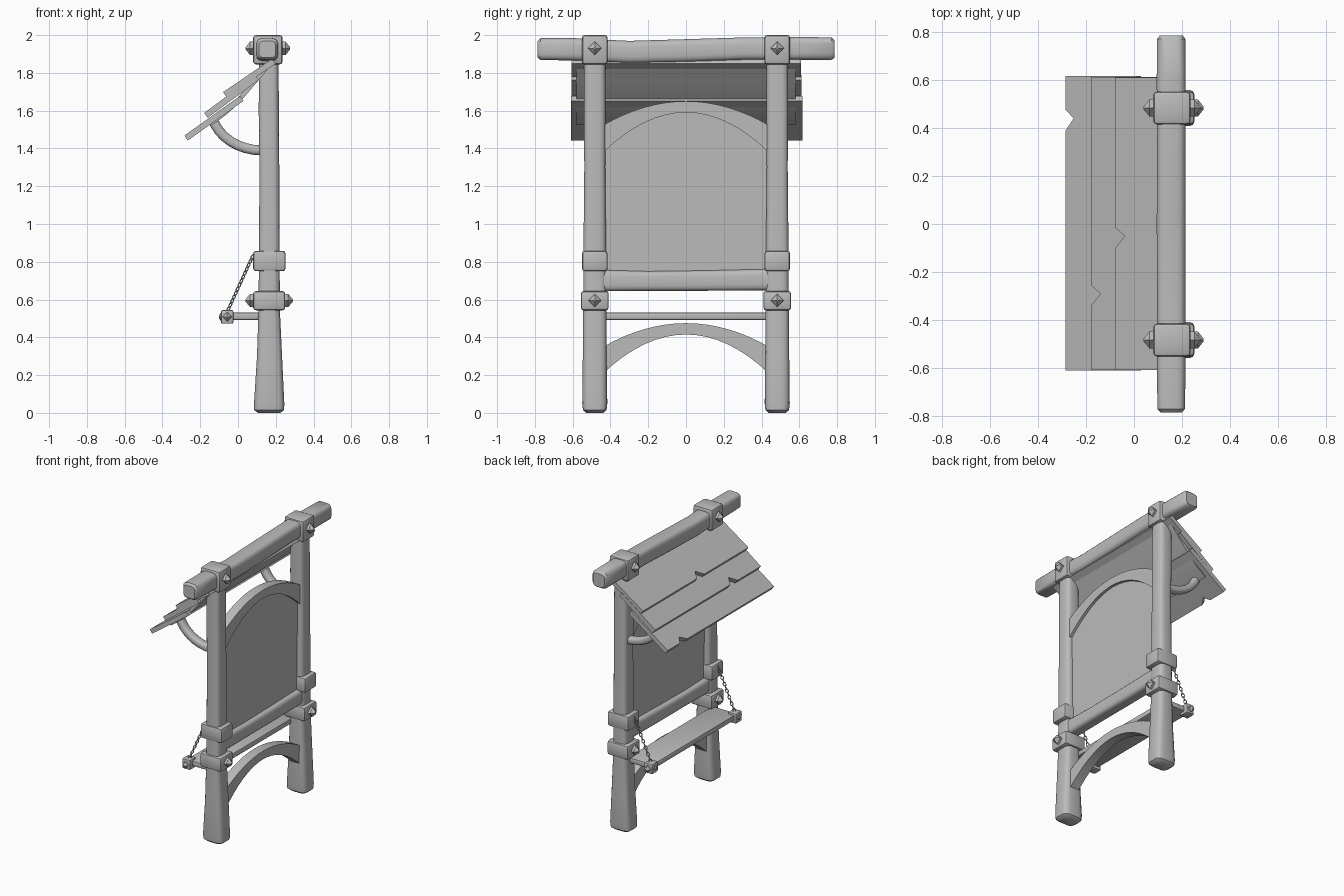
import bpy, bmesh, math
from mathutils import Vector, Matrix

if "Cube" in bpy.data.objects:
    bpy.data.objects.remove(bpy.data.objects["Cube"])

GREY = (0.5, 0.5, 0.5, 1)
mat = bpy.data.materials.new("plain grey")
mat.use_nodes = True
mat.diffuse_color = GREY
mat.node_tree.nodes["Principled BSDF"].inputs["Base Color"].default_value = GREY


def finish(name, bm, angle=40):
    bmesh.ops.recalc_face_normals(bm, faces=bm.faces)
    mesh = bpy.data.meshes.new(name)
    bm.to_mesh(mesh)
    bm.free()
    mesh.materials.append(mat)
    ob = bpy.data.objects.new(name, mesh)
    bpy.context.collection.objects.link(ob)
    bpy.ops.object.select_all(action='DESELECT')
    ob.select_set(True)
    bpy.context.view_layer.objects.active = ob
    bpy.ops.object.shade_smooth_by_angle(angle=math.radians(angle))
    return ob


def box(name, x, y, z, bevel=0.015):
    """Bevelled box given as three (low, high) ranges."""
    bm = bmesh.new()
    bmesh.ops.create_cube(bm, size=1)
    for v in bm.verts:
        for i, (lo, hi) in enumerate((x, y, z)):
            v.co[i] = (lo + hi) / 2 + v.co[i] * (hi - lo)
    bmesh.ops.bevel(bm, geom=bm.edges[:], offset=bevel, segments=2,
                    profile=0.5, affect='EDGES')
    return finish(name, bm)


def loft(name, stations, sides=16, power=0.5):
    """Rounded-square timber; station = (centre, half-size vector a, half-size vector b)."""
    bm = bmesh.new()
    rings = []
    for c, a, b in stations:
        ring = []
        for k in range(sides):
            t = 2 * math.pi * (k + 0.5) / sides
            u, w = math.cos(t), math.sin(t)
            u = math.copysign(abs(u) ** power, u)
            w = math.copysign(abs(w) ** power, w)
            ring.append(bm.verts.new(Vector(c) + Vector(a) * u + Vector(b) * w))
        rings.append(ring)
    for r, s in zip(rings, rings[1:]):
        for k in range(sides):
            j = (k + 1) % sides
            bm.faces.new((r[k], r[j], s[j], s[k]))
    bm.faces.new(rings[0])
    bm.faces.new(rings[-1])
    return finish(name, bm)


def slab(name, outline, depth):
    """Flat polygon of 3D points pushed along a depth vector."""
    bm = bmesh.new()
    face = bm.faces.new([bm.verts.new(p) for p in outline])
    new = bmesh.ops.extrude_face_region(bm, geom=[face])["geom"]
    bmesh.ops.translate(bm, vec=Vector(depth),
                        verts=[g for g in new if isinstance(g, bmesh.types.BMVert)])
    return finish(name, bm, 25)


def stud(name, base, direction, radius=0.035, height=0.04):
    """Diamond-headed bolt: short square collar and a pyramid."""
    bm = bmesh.new()
    rings = [[bm.verts.new((r * math.cos(k * math.pi / 2), r * math.sin(k * math.pi / 2), h))
              for k in range(4)] for r, h in ((radius, -0.01), (radius, height * 0.4), (0.006, height))]
    for r, s in zip(rings, rings[1:]):
        for k in range(4):
            bm.faces.new((r[k], r[(k + 1) % 4], s[(k + 1) % 4], s[k]))
    bm.faces.new(rings[-1])
    bm.faces.new(rings[0])
    rot = Vector(direction).to_track_quat('Z', 'Y').to_matrix().to_4x4()
    bm.transform(Matrix.Translation(base) @ rot)
    return finish(name, bm, 20)


def arch(name, top, drop, low_top, low_drop, x):
    """Curved rail between the posts with parabolic upper and lower edges."""
    ys = [-0.44 + 0.055 * i for i in range(17)]
    pts = [(x[0], y, top - drop * y * y) for y in ys]
    pts += [(x[0], y, low_top - low_drop * y * y) for y in reversed(ys)]
    return slab(name, pts, (x[1] - x[0], 0, 0))


# Parts repeated on each side
for side, s in (("left", 1), ("right", -1)):
    y = 0.483 * s

    # Post, flared at the foot: z, x centre, half width in x, half width in y
    post = [(0, .165, .06, .045), (.015, .165, .08, .063), (.05, .165, .081, .067),
            (.3, .167, .067, .064), (.55, .165, .057, .062), (.9, .166, .055, .06),
            (1.3, .166, .053, .056), (1.6, .163, .054, .058), (1.88, .163, .052, .056)]
    loft(side + "_post", [((x, y, z), (a, 0, 0), (0, b, 0)) for z, x, a, b in post])

    # Clamping collars and their bolts
    ry = (y - 0.068, y + 0.068)
    box(side + "_top_collar", (.08, .236), ry, (1.845, 2.0))
    box(side + "_upper_collar", (.08, .252), ry, (.75, .858))
    box(side + "_lower_collar", (.08, .25), (y - .074, y + .074), (.543, .645))
    for level, z, lo, hi in (("top", 1.93, .08, .236), ("lower", .595, .08, .25)):
        stud(f"{side}_{level}_outer_bolt", (hi, y, z), (1, 0, 0))
        stud(f"{side}_{level}_inner_bolt", (lo, y, z), (-1, 0, 0))

    # Curved bracket under the roof
    steps = []
    for i in range(9):
        t = math.radians(15 + 75 * i / 8)
        n = Vector((-math.cos(t), 0, -math.sin(t)))
        c = Vector((.125, y, 1.62)) + Vector((n.x * .27, 0, n.z * .23))
        steps.append((c, n * .027, (0, .032, 0)))
    loft(side + "_roof_brace", steps, 12, 0.7)

    # Corner block on the shelf
    box(side + "_shelf_block", (-.09, -.025), (y - .035, y + .035), (.472, .545), .008)
    stud(side + "_shelf_bolt", (-.057, y + .035 * s, .508), (0, s, 0), .025, .028)
    stud(side + "_shelf_front_bolt", (-.09, y, .508), (-1, 0, 0), .02, .01)

    # Chain from the shelf block to the upper collar
    start, end, links = Vector((-.055, y, .54)), Vector((.08, y, .835)), 14
    aim = (end - start).to_track_quat('X', 'Y').to_matrix().to_4x4()
    bm = bmesh.new()
    for i in range(links):
        place = Matrix.Translation(start.lerp(end, (i + .5) / links)) @ aim
        place = place @ Matrix.Rotation(math.pi / 2 * (i % 2) + math.pi / 4, 4, 'X')
        grid = []
        for j in range(10):
            t = 2 * math.pi * j / 10
            ring = []
            for k in range(5):
                p = 2 * math.pi * k / 5
                r = 1 + .35 * math.cos(p)
                ring.append(bm.verts.new(place @ Vector(
                    (.0135 * math.cos(t) * r, .009 * math.sin(t) * r, .0035 * math.sin(p)))))
            grid.append(ring)
        for j in range(10):
            for k in range(5):
                a, b = grid[j], grid[(j + 1) % 10]
                bm.faces.new((a[k], b[k], b[(k + 1) % 5], a[(k + 1) % 5]))
    finish(side + "_chain", bm, 80)

# Top beam, slightly crooked: y, z centre, half height
beam = [(-.785, 1.925, .045), (-.77, 1.926, .058), (-.6, 1.925, .06), (-.3, 1.91, .06),
        (0, 1.918, .061), (.3, 1.928, .06), (.6, 1.93, .061), (.77, 1.928, .06), (.785, 1.927, .048)]
loft("top_beam", [((.155, y, z), (h, 0, 0), (0, 0, h)) for y, z, h in beam])

# Middle rail
rail = [(-.45, .7, .057), (-.2, .698, .052), (.1, .7, .054), (.45, .705, .057)]
loft("middle_rail", [((.165, y, z), (.048, 0, 0), (0, 0, h)) for y, z, h in rail])

# Notice panel with arched top
ys = [-.44 + .055 * i for i in range(17)]
slab("panel", [(.15, -.44, .7), (.15, .44, .7)]
     + [(.15, y, 1.62 - .9 * y * y) for y in reversed(ys)], (.03, 0, 0))
arch("panel_arch", 1.65, .66, 1.59, 1.1, (.13, .2))
arch("foot_arch", .475, .65, .415, 1.07, (.13, .2))

# Shelf
box("shelf", (-.075, .13), (-.49, .49), (.492, .532), .01)

# Overlapping roof planks, each with a split in its lower edge
planks = [((.02, 1.665), (-.275, 1.455), .44, .04, -.61, .617),
          ((.1, 1.775), (-.17, 1.575), -.29, .05, -.607, .612),
          ((.19, 1.862), (-.07, 1.685), -.05, .05, -.607, .61)]
for i, (hi, lo, split, deep, y0, y1) in enumerate(planks):
    top, low = Vector((hi[0], 0, hi[1])), Vector((lo[0], 0, lo[1]))
    down = (low - top).normalized()
    normal = Vector((down.z, 0, -down.x))
    if normal.z < 0:
        normal.negate()
    pts = [(top, y0), (low, y0), (low, split - .05), (low - down * deep, split),
           (low, split + .035), (low, y1), (top, y1)]
    slab(f"roof_plank_{i + 1}", [p + Vector((0, y, 0)) - normal * .016 for p, y in pts],
         normal * .032)

# Board carrying the planks from beneath
bm = bmesh.new()
line = [(.19, 1.865), (.1, 1.755), (.01, 1.65), (-.06, 1.585), (-.135, 1.53)]
under = [(x, z - .005) for x, z in line] + [(x - .01, z + .02) for x, z in reversed(line)]
slab("roof_backing", [(x, -.58, z) for x, z in under], (0, 1.16, 0))
